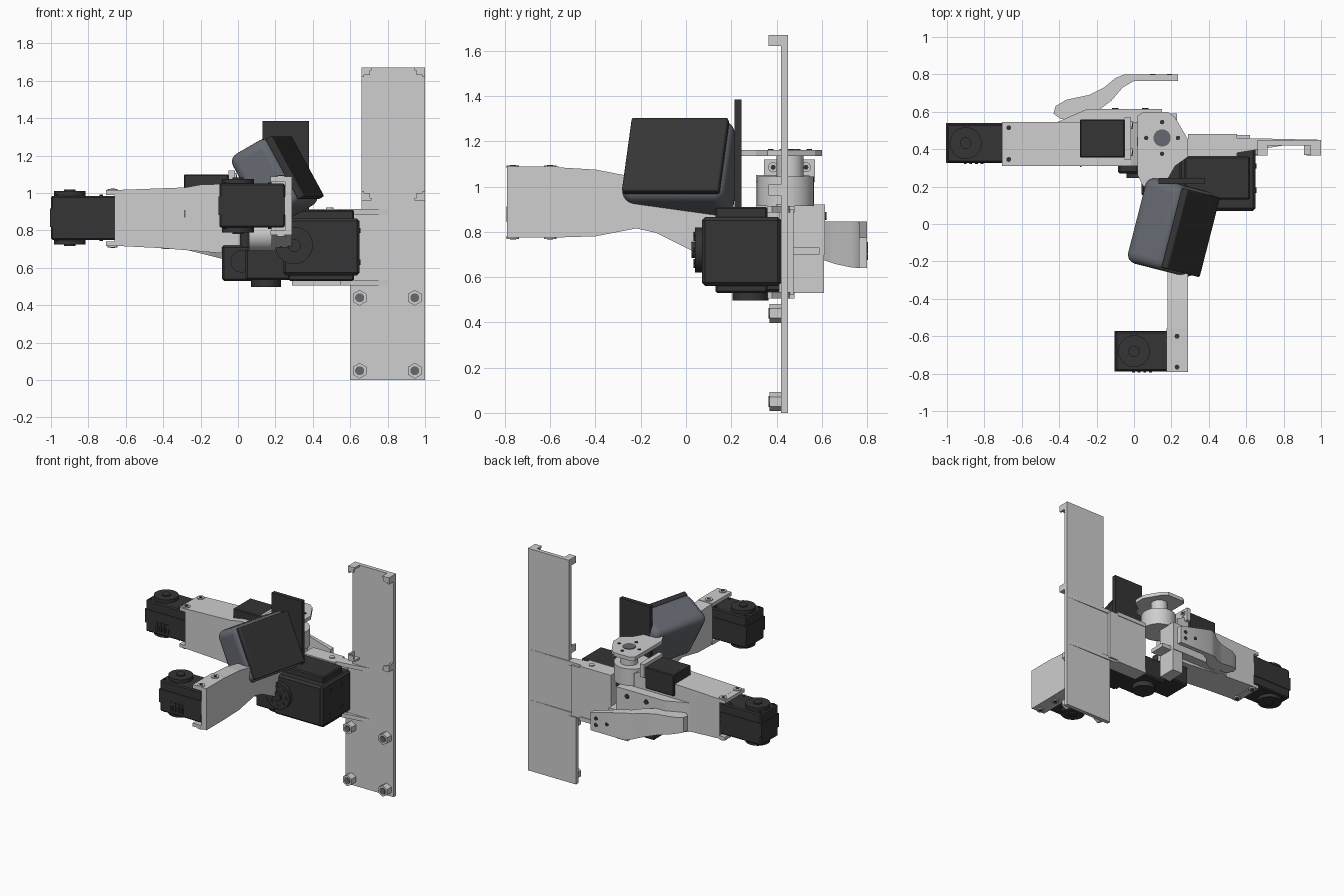
import bpy, bmesh, math
from mathutils import Vector, Matrix

old = bpy.data.objects.get("Cube")
if old:
    bpy.data.objects.remove(old, do_unlink=True)


def material(name, colour):
    m = bpy.data.materials.new(name)
    m.use_nodes = True
    m.diffuse_color = (*colour, 1)
    m.node_tree.nodes["Principled BSDF"].inputs["Base Color"].default_value = (*colour, 1)
    return m


LIGHT = material("light grey plastic", (0.62, 0.62, 0.62))
DARK = material("black plastic", (0.035, 0.035, 0.035))
SLATE = material("slate grey", (0.13, 0.14, 0.165))


def finish(name, bm, mat, bevel=0, segments=1, smooth=False):
    bmesh.ops.recalc_face_normals(bm, faces=bm.faces)
    mesh = bpy.data.meshes.new(name)
    bm.to_mesh(mesh)
    bm.free()
    mesh.materials.append(mat)
    ob = bpy.data.objects.new(name, mesh)
    bpy.context.scene.collection.objects.link(ob)
    if bevel:
        mod = ob.modifiers.new("bevel", "BEVEL")
        mod.width, mod.segments = bevel, segments
    if smooth:
        bpy.ops.object.select_all(action="DESELECT")
        ob.select_set(True)
        bpy.context.view_layer.objects.active = ob
        bpy.ops.object.shade_smooth_by_angle(angle=math.radians(35))
    return ob


def box(name, x, y, z, mat=LIGHT, bevel=0):
    """Box from three (low, high) ranges."""
    bm = bmesh.new()
    bmesh.ops.create_cube(bm, size=1)
    for v in bm.verts:
        v.co = [(r[0] + r[1]) / 2 + c * (r[1] - r[0]) for r, c in zip((x, y, z), v.co)]
    return finish(name, bm, mat, bevel)


def disc(name, centre, axis, r, length, mat=LIGHT, sides=32):
    """Cylinder centred on a point along a principal axis."""
    bm = bmesh.new()
    turn = Vector((0, 0, 1)).rotation_difference(Vector([a == axis for a in "xyz"]))
    bmesh.ops.create_cone(bm, cap_ends=True, segments=sides, radius1=r, radius2=r, depth=length,
                          matrix=Matrix.Translation(centre) @ turn.to_matrix().to_4x4())
    return finish(name, bm, mat, smooth=True)


def profile(name, points, axis, low, high, mat=LIGHT, smooth=False):
    """Extrude a 2D outline along an axis."""
    place = {"x": lambda a, b, d: (d, a, b), "y": lambda a, b, d: (a, d, b),
             "z": lambda a, b, d: (a, b, d)}[axis]
    bm = bmesh.new()
    face = bm.faces.new([bm.verts.new(place(a, b, low)) for a, b in points])
    new = bmesh.ops.extrude_face_region(bm, geom=[face])["geom"]
    shift = Vector(place(0, 0, high - low))
    bmesh.ops.translate(bm, vec=shift, verts=[v for v in new if isinstance(v, bmesh.types.BMVert)])
    return finish(name, bm, mat, smooth=smooth)


def servo(name, x, y, z, horn):
    """Servo body, top and bottom covers, output horns and screws."""
    mid = (z[0] + z[1]) / 2
    yc = (y[0] + y[1]) / 2
    box(name + "_body", x, y, z, DARK, 0.008)
    box(name + "_band", (x[0] - .004, x[1]), (y[0] - .004, y[1] + .004), (mid - .05, mid + .05), DARK)
    for end, s in ((z[0], -1), (z[1], 1)):
        disc(name + "_horn", (horn, yc, end + s * .01), "z", .085, .03, DARK)
        disc(name + "_hub", (horn, yc, end + s * .02), "z", .03, .028, DARK, 20)
        for dx in (-.075, .17):
            for dy in (-.08, .08):
                disc(name + "_screw", (horn + dx, yc + dy, end), "z", .01, .012, DARK, 10)
    for i in range(4):
        box(name + "_rib", (horn - .01 + i * .03, horn + .005 + i * .03),
            (y[0] - .008, y[0]), (mid - .09, mid - .02), DARK)


# Mounting plate with clips and standoffs
profile("mounting_plate", [(.6, 0), (1, 0), (1, 1.67), (.66, 1.67), (.66, .9), (.6, .9)], "y", .42, .45)
for z, s in ((1.67, -1), (.96, 1)):
    for x, t in ((.66, 1), (1, -1)):
        for a, b in ((.055, .014), (.014, .05)):
            box("corner_clip", sorted((x, x + t * a)), (.365, .42), sorted((z, z + s * b)))
        box("clip_lip", sorted((x, x + t * .045)), (.365, .376), sorted((z, z + s * .04)))
for x in (.65, .945):
    for z in (.05, .44):
        disc("standoff", (x, .395, z), "y", .042, .05, LIGHT, 6)
        disc("standoff_hole", (x, .368, z), "y", .024, .006, SLATE, 20)

# Bracket joining the plate to the base servo
box("base_bracket", (.29, .62), (.41, .475), (.52, .9))
for low, high in ((.505, .535), (.885, .915)):
    profile("bracket_ledge", [(.29, .36), (.55, .36), (.55, .38), (.8, .42), (1, .42), (1, .45),
                              (.55, .46), (.55, .48), (.29, .48)], "z", low, high)
disc("ledge_screw", (.49, .42, .918), "z", .02, .008, LIGHT, 16)

# Base servo
box("base_servo_body", (.24, .65), (.07, .42), (.56, .865), DARK, .015)
box("base_servo_cover", (.27, .62), (.13, .36), (.53, .91), DARK, .008)
disc("base_servo_horn", (.3, .06, .72), "y", .1, .04, DARK)
disc("base_servo_hub", (.3, .05, .72), "y", .035, .05, DARK, 20)
for i in range(8):
    a = i * math.tau / 8
    disc("base_horn_screw", (.3 + .07 * math.cos(a), .038, .72 + .07 * math.sin(a)), "y", .01, .01, DARK, 10)
for y in (.18, .31):
    for z in (.63, .8):
        disc("base_side_screw", (.651, y, z), "x", .014, .008, DARK, 12)

# Shoulder servo below the turret
box("shoulder_servo", (.04, .38), (.15, .42), (.535, .7), DARK, .01)
disc("shoulder_horn", (.15, .285, .52), "z", .08, .045, DARK)
box("jaw_servo", (-.085, .1), (.27, .5), (.53, .72), DARK, .01)
disc("jaw_gear", (.02, .26, .635), "y", .06, .03, DARK, 24)
disc("turret_pin", (.04, .3, .76), "z", .03, .1, DARK, 16)

# Long arm with clamped end servo
profile("long_arm", [(-.66, .718), (-.4, .705), (-.05, .675), (.05, .675), (.05, 1.02), (-.02, 1.05),
                     (-.2, 1.045), (-.28, 1.03), (-.66, 1.016)], "y", .31, .545)
for low, high in ((.716, .74), (.99, 1.015)):
    box("long_arm_flange", (-.705, -.65), (.31, .545), (low, high))
for y in (.345, .515):
    for z in (.714, 1.016):
        disc("long_arm_screw", (-.67, y, z), "z", .027, .012, LIGHT, 20)
        disc("long_arm_screw_hole", (-.67, y, z), "z", .013, .016, DARK, 12)
servo("end_servo", (-1, -.65), (.33, .535), (.75, .985), -.9)
box("arm_slot", (-.29, -.28), (.305, .312), (.87, .91), SLATE)

# Jaw housing and curved jaw behind the arm
profile("jaw_cover", [(-.41, .545), (.15, .545), (.15, .615), (-.25, .615)], "z", .7, .92)
box("jaw_end_plate", (.06, .15), (.47, .61), (.53, .92))
box("jaw_peg", (.15, .23), (.47, .59), (.7, .73))
profile("curved_jaw", [(.235, .8), (-.05, .8), (-.1, .78), (-.16, .73), (-.24, .69), (-.36, .665), (-.42, .63),
                       (-.43, .59), (-.39, .56), (-.3, .57), (-.2, .6), (-.12, .66), (-.06, .73), (0, .765),
                       (.235, .765)], "z", .64, .845, smooth=True)
jaw = bpy.data.objects["curved_jaw"]
for v in jaw.data.vertices:
    if v.co.z < .7:
        v.co.z += max(0, -.05 - v.co.x) * .25
    else:
        v.co.z -= max(0, v.co.x) * .3
for x, z in ((.19, .69), (.19, .74), (.1, .72)):
    disc("jaw_hole", (x, .8, z), "y", .014, .006, DARK, 14)
for x in (.06, -.1):
    disc("cover_screw", (x, .616, .87), "y", .018, .008, DARK, 14)

# Box and screw bracket on top of the arm
box("top_box", (-.29, -.05), (.355, .56), (.94, 1.1), DARK, .006)
box("screw_bracket", (-.05, -.015), (.345, .57), (1.02, 1.12))
for y in (.385, .53):
    disc("bracket_screw", (-.013, y, 1.085), "x", .022, .01, LIGHT, 16)
    disc("bracket_screw_hole", (-.011, y, 1.085), "x", .011, .012, DARK, 12)

# Turret column and teardrop plate
disc("turret_column", (.14, .44, .98), "z", .125, .13)
disc("turret_neck", (.15, .46, 1.09), "z", .06, .12)
profile("turret_plate", [(.02, .58), (.05, .6), (.18, .6), (.22, .57), (.29, .45), (.29, .36), (.22, .31),
                         (.18, .24), (.1, .2), (.05, .2), (.02, .26)], "z", 1.135, 1.162)
disc("turret_bore", (.15, .46, 1.163), "z", .046, .006, SLATE)
for i in range(4):
    a = i * math.pi / 2
    disc("turret_hole", (.15 + .085 * math.cos(a), .46 + .085 * math.sin(a), 1.163), "z", .012, .006, DARK, 12)

# Front arm with its clamped servo
profile("front_arm", [(-.57, .775), (-.4, .78), (-.22, .815), (-.13, .795), (-.02, .74), (.06, .7), (.14, .72),
                      (.14, .92), (-.05, 1), (-.27, 1.05), (-.4, 1.075), (-.57, 1.085)], "x", .18, .29)
box("front_arm_web", (.25, .29), (-.79, -.56), (.775, 1.088))
for low, high in ((.775, .8), (1.06, 1.088)):
    box("front_arm_flange", (.175, .29), (-.79, -.56), (low, high))
for y in (-.765, -.6):
    for z in (.775, 1.088):
        disc("front_arm_screw", (.23, y, z), "z", .027, .012, LIGHT, 20)
        disc("front_arm_screw_hole", (.23, y, z), "z", .013, .016, DARK, 12)
servo("front_servo", (-.1, .25), (-.785, -.575), (.815, 1.05), 0)
disc("elbow_hub", (.14, .1, .78), "x", .09, .16)

# Upright panel
box("upright_panel", (.13, .38), (.215, .245), (.88, 1.385), DARK)


# Tilted rounded case with a dark front panel
def tilted(name, size, depth_from, depth_to, mat, bevel, segments):
    across = Vector((.248, .969, 0)).normalized()
    down = Vector((.476, -.12, -.873)).normalized()
    normal = down.cross(across).normalized()
    centre = Vector((.312, -.048, 1.14))
    bm = bmesh.new()
    bmesh.ops.create_cube(bm, size=1)
    for v in bm.verts:
        depth = depth_from + (v.co.z + .5) * (depth_to - depth_from)
        v.co = centre + across * v.co.x * size[0] + down * v.co.y * size[1] + normal * depth
    return finish(name, bm, mat, bevel, segments, smooth=True)


tilted("tilted_case", (.47, .4), -.26, -.015, SLATE, .05, 5)
tilted("case_panel", (.44, .37), -.03, .01, DARK, .008, 2)
